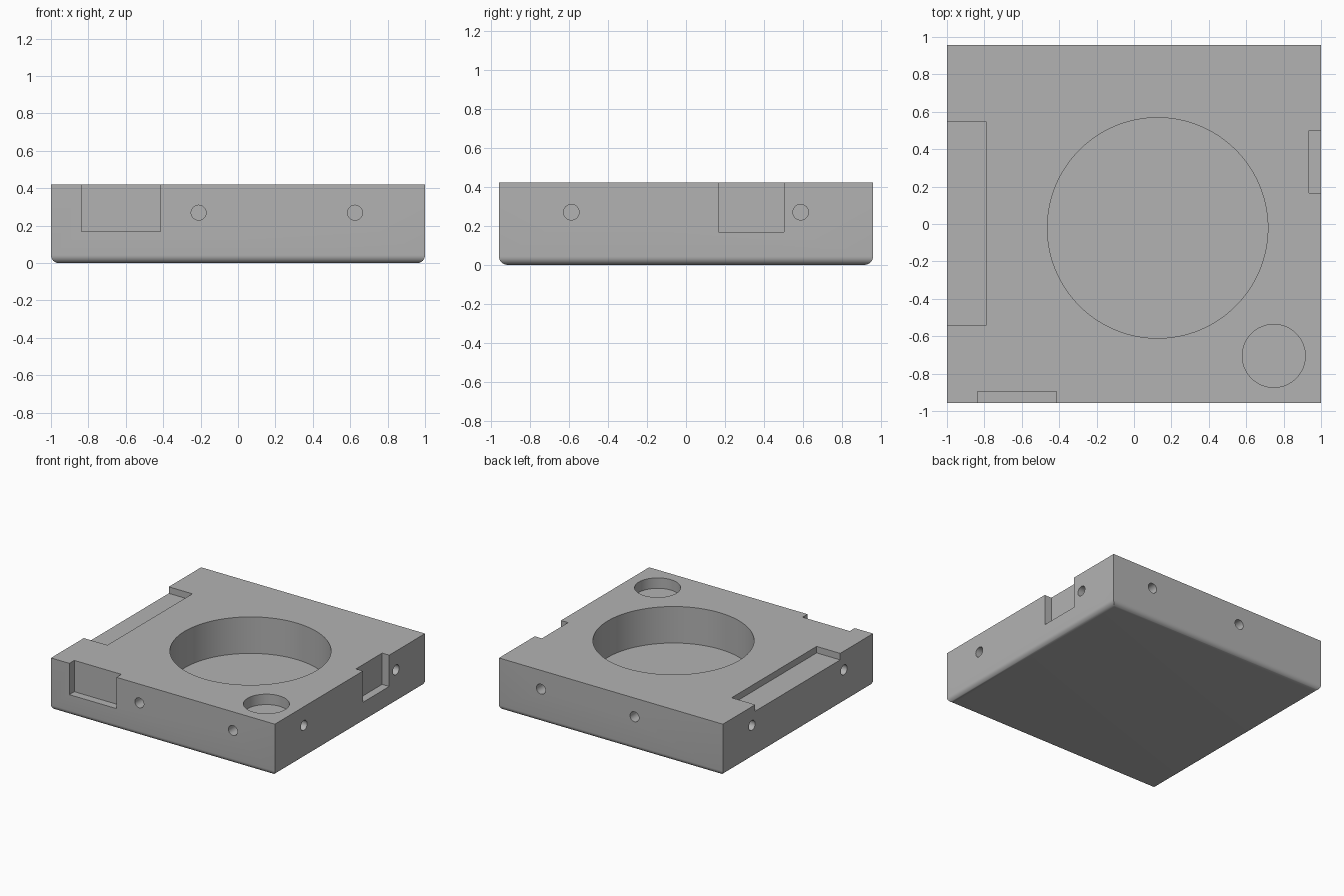
import bpy, bmesh, math
from mathutils import Matrix, Vector

if "Cube" in bpy.data.objects:
    bpy.data.objects.remove(bpy.data.objects["Cube"])

S = 1 / 47.5                       # millimetres to model units
W, D, H = 95, 91, 20               # body size in millimetres
X, Y = W / 2, D / 2

grey = bpy.data.materials.new("plain grey")
grey.use_nodes = True
GREY = (0.45, 0.45, 0.45, 1)
grey.diffuse_color = GREY
grey.node_tree.nodes["Principled BSDF"].inputs["Base Color"].default_value = GREY


def add_box(bm, lo, hi):
    lo, hi = Vector(lo), Vector(hi)
    mat = Matrix.Translation((lo + hi) / 2) @ Matrix.Diagonal((*(hi - lo), 1))
    return bmesh.ops.create_cube(bm, size=1, matrix=mat)["verts"]


def add_cylinder(bm, centre, axis, radius, length, segments):
    rot = Vector(axis).to_track_quat("Z", "Y").to_matrix().to_4x4()
    bmesh.ops.create_cone(bm, cap_ends=True, segments=segments, radius1=radius,
                          radius2=radius, depth=length,
                          matrix=Matrix.Translation(centre) @ rot)


def make_object(bm, name):
    bm.transform(Matrix.Scale(S, 4))
    mesh = bpy.data.meshes.new(name)
    bm.to_mesh(mesh)
    bm.free()
    mesh.materials.append(grey)
    obj = bpy.data.objects.new(name, mesh)
    bpy.context.collection.objects.link(obj)
    return obj


# block with rounded lower edges
bm = bmesh.new()
add_box(bm, (-X, -Y, 0), (X, Y, H))
lower = [e for e in bm.edges if all(v.co.z < 1 for v in e.verts)]
bmesh.ops.bevel(bm, geom=lower, offset=2, segments=8, profile=0.5, affect="EDGES")
block = make_object(bm, "base_block")

# pockets and side notches
bm = bmesh.new()
OUT = 2                            # overshoot of the cutters
add_cylinder(bm, (6, -1, 6 + H / 2), (0, 0, 1), 28, H, 128)
add_cylinder(bm, (X - 12, -Y + 12, H - 4 + 5), (0, 0, 1), 8, 10, 64)
add_box(bm, (-X - OUT, -25.6, H - 2.5), (-X + 10, 25.9, H + OUT))
add_box(bm, (-X + 7.8, -Y - OUT, 8), (-X + 27.8, -Y + 3, H + OUT))
add_box(bm, (X - 3, 7.9, 8), (X + OUT, 23.8, H + OUT))

# screw holes, a pair on each side
for s in (-1, 1):
    for x in (-10, 29.7):
        add_cylinder(bm, (x, s * (Y - 4), 12.8), (0, s, 0), 1.9, 12, 32)
    for y in (-27.9, 27.9):
        add_cylinder(bm, (s * (X - 4), y, 12.8), (s, 0, 0), 1.9, 12, 32)
cutter = make_object(bm, "pocket_cutter")
cutter.hide_render = True

# cut, then keep the finished mesh
cut = block.modifiers.new("pockets", "BOOLEAN")
cut.operation = "DIFFERENCE"
cut.solver = "EXACT"
cut.object = cutter
bpy.context.view_layer.update()
graph = bpy.context.evaluated_depsgraph_get()
finished = bpy.data.meshes.new_from_object(block.evaluated_get(graph))
block.modifiers.clear()
block.data = finished
bpy.data.objects.remove(cutter)

bpy.ops.object.select_all(action="DESELECT")
block.select_set(True)
bpy.context.view_layer.objects.active = block
bpy.ops.object.shade_smooth_by_angle(angle=math.radians(30))
